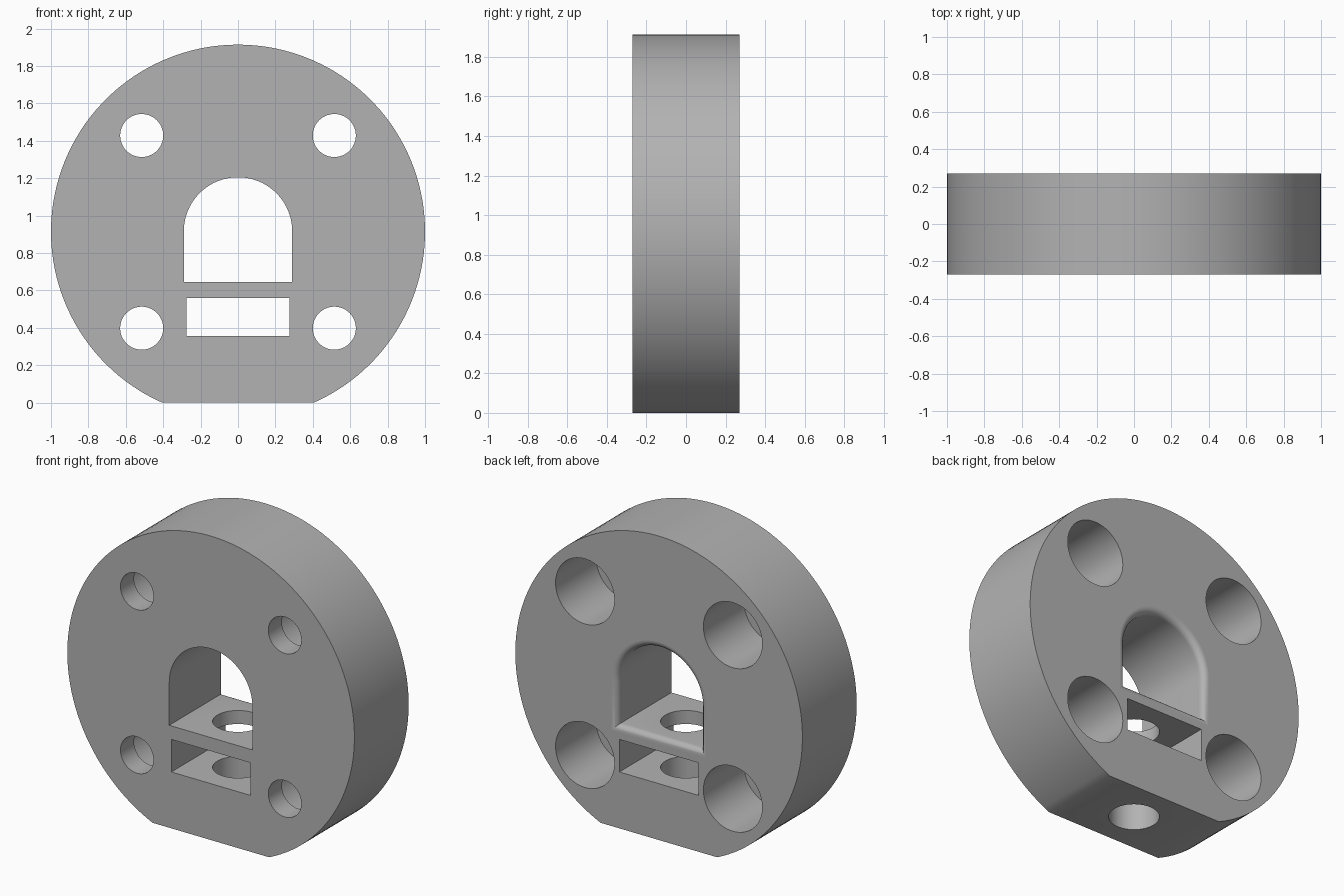
import bpy, bmesh
from math import cos, sin, pi, sqrt, asin, radians

if "Cube" in bpy.data.objects:
    bpy.data.objects.remove(bpy.data.objects["Cube"], do_unlink=True)

HALF = 0.27      # half thickness of the plate
CZ = 0.914       # height of the disc centre
OVER = 0.1       # how far cutters reach past the plate

grey = bpy.data.materials.new("plain grey")
grey.use_nodes = True
colour = (0.45, 0.45, 0.45, 1)
grey.diffuse_color = colour
grey.node_tree.nodes["Principled BSDF"].inputs["Base Color"].default_value = colour


def loft(name, rings):
    """Closed solid through rings of matching points."""
    bm = bmesh.new()
    loops = [[bm.verts.new(p) for p in ring] for ring in rings]
    n = len(loops[0])
    for a, b in zip(loops, loops[1:]):
        for i in range(n):
            j = (i + 1) % n
            bm.faces.new((a[i], a[j], b[j], b[i]))
    bm.faces.new(loops[0])
    bm.faces.new(loops[-1])
    bmesh.ops.recalc_face_normals(bm, faces=bm.faces)
    mesh = bpy.data.meshes.new(name)
    bm.to_mesh(mesh)
    bm.free()
    mesh.materials.append(grey)
    ob = bpy.data.objects.new(name, mesh)
    bpy.context.collection.objects.link(ob)
    return ob


def extrude(name, outline, y0, y1):
    return loft(name, [[(x, y, z) for x, z in outline] for y in (y0, y1)])


def arc(x, z, r, a0, a1, n):
    return [(x + r * cos(a0 + (a1 - a0) * i / n), z + r * sin(a0 + (a1 - a0) * i / n))
            for i in range(n + 1)]


def circle(x, z, r, n=64):
    return arc(x, z, r, 0, 2 * pi, n)[:-1]


def arch(grow):
    r = 0.29 + grow
    return arc(0, 0.915, r, 0, pi, 40) + [(-r, 0.645 - grow), (r, 0.645 - grow)]


# Disc with a flat foot
foot = asin(CZ)
plate = extrude("mounting_plate", arc(0, CZ, 1, -foot, pi + foot, 120), -HALF, HALF)

cutters = []

# Screw holes, widened from the back
for x in (-0.515, 0.515):
    for z in (0.398, 1.428):
        cutters.append(extrude("screw_hole", circle(x, z, 0.115), -HALF - OVER, HALF))
        cutters.append(extrude("screw_head_recess", circle(x, z, 0.205), -HALF + 0.135, HALF + OVER))

# Arched opening with a rounded rim at the back
R = 0.04
steps = [(-HALF - OVER, 0)]
steps += [(HALF - R + R * sin(i * pi / 16), R * (1 - cos(i * pi / 16))) for i in range(9)]
steps.append((HALF + OVER, R))
cutters.append(loft("arched_opening", [[(x, y, z) for x, z in arch(g)] for y, g in steps]))

# Slot under the arch
slot = [(-0.275, 0.355), (0.275, 0.355), (0.275, 0.56), (-0.275, 0.56)]
cutters.append(extrude("slot", slot, -HALF - OVER, HALF + OVER))

# Upright bolt hole from the foot up to the arch floor
cutters.append(loft("bolt_hole", [[(x, y, z) for x, y in circle(0, 0, 0.145)] for z in (-OVER, 0.75)]))

# Cut everything out of the plate
bpy.context.view_layer.objects.active = plate
for cutter in cutters:
    mod = plate.modifiers.new("cut", "BOOLEAN")
    mod.operation = "DIFFERENCE"
    mod.solver = "EXACT"
    mod.object = cutter
    bpy.ops.object.modifier_apply(modifier=mod.name)
    bpy.data.objects.remove(cutter, do_unlink=True)

# Smooth the curved walls, keep the broad faces flat
for ob in bpy.context.selected_objects:
    ob.select_set(False)
plate.select_set(True)
bpy.ops.object.shade_smooth_by_angle(angle=radians(30))
for face in plate.data.polygons:
    if abs(face.normal.y) > 0.999:
        face.use_smooth = False
